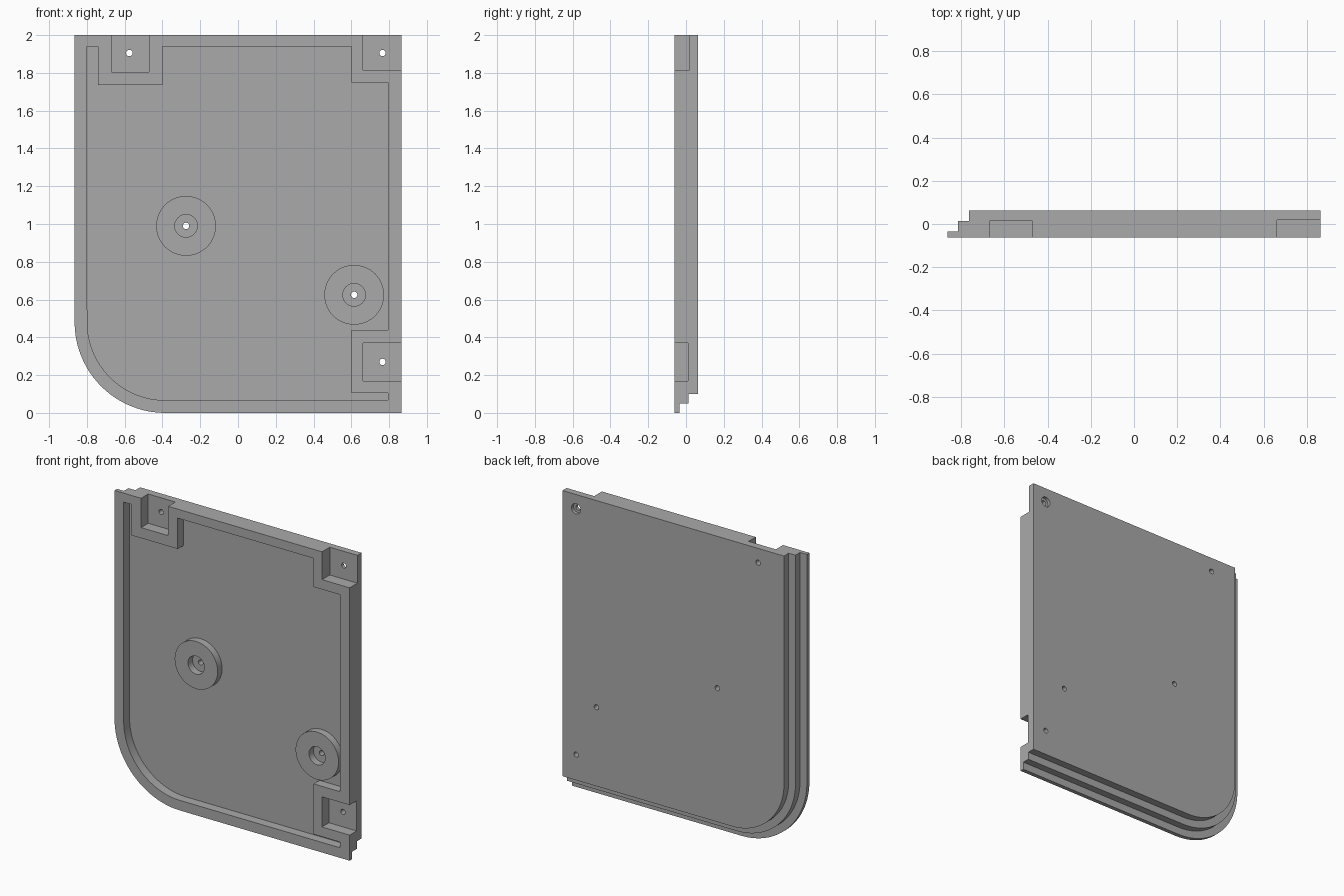
import bpy, bmesh, math

if "Cube" in bpy.data.objects:
    bpy.data.objects.remove(bpy.data.objects["Cube"], do_unlink=True)

grey = bpy.data.materials.new("plain_grey")
grey.use_nodes = True
grey.diffuse_color = (0.4, 0.4, 0.4, 1)
grey.node_tree.nodes["Principled BSDF"].inputs["Base Color"].default_value = (0.4, 0.4, 0.4, 1)

FRONT, BACK, FLOOR = -0.062, 0.063, 0.0
LEFT, RIGHT, TOP = -0.865, 0.865, 2.0
CORNER = (-0.385, 0.48)      # centre of the rounded lower corner


def prism(name, outline, y0, y1):
    """Extrude an (x, z) outline from y0 to y1."""
    bm = bmesh.new()
    face = bm.faces.new([bm.verts.new((x, y0, z)) for x, z in outline])
    ext = bmesh.ops.extrude_face_region(bm, geom=[face])
    verts = [g for g in ext["geom"] if isinstance(g, bmesh.types.BMVert)]
    bmesh.ops.translate(bm, verts=verts, vec=(0, y1 - y0, 0))
    bmesh.ops.recalc_face_normals(bm, faces=bm.faces)
    mesh = bpy.data.meshes.new(name)
    bm.to_mesh(mesh)
    bm.free()
    mesh.materials.append(grey)
    obj = bpy.data.objects.new(name, mesh)
    bpy.context.collection.objects.link(obj)
    return obj


def arc(cx, cz, r, start, end, n):
    return [(cx + r * math.cos(start + (end - start) * i / n),
             cz + r * math.sin(start + (end - start) * i / n)) for i in range(n + 1)]


def round_corner(inset):
    return arc(*CORNER, 0.48 - inset, 1.5 * math.pi, math.pi, 24)


def disc(name, x, z, r, y0, y1, n=48):
    return prism(name, arc(x, z, r, 0, 2 * math.pi, n)[:-1], y0, y1)


def box(name, x0, x1, z0, z1, y0, y1):
    return prism(name, [(x0, z0), (x1, z0), (x1, z1), (x0, z1)], y0, y1)


def combine(target, tool, operation="DIFFERENCE"):
    mod = target.modifiers.new("combine", "BOOLEAN")
    mod.operation, mod.solver, mod.object = operation, "EXACT", tool
    bpy.context.view_layer.objects.active = target
    bpy.ops.object.modifier_apply(modifier=mod.name)
    bpy.data.objects.remove(tool, do_unlink=True)


def layer(name, inset, y0, y1):
    outline = [(LEFT + inset, TOP), (RIGHT, TOP), (RIGHT, inset)] + round_corner(inset)
    return prism(name, outline, y0, y1)


# Panel with two rebates along its curved edge
panel = layer("panel", 0, FRONT, -0.035)
combine(panel, layer("middle_step", 0.05, -0.035, 0.013), "UNION")
combine(panel, layer("back_step", 0.1, 0.013, BACK), "UNION")

# Shallow front recess that leaves material around the mounting pockets
recess = [(-0.8, 1.94), (-0.74, 1.94), (-0.74, 1.735), (-0.4, 1.735), (-0.4, 1.94),
          (0.6, 1.94), (0.6, 1.75), (0.795, 1.75), (0.795, 0.44), (0.6, 0.44),
          (0.6, 0.105), (0.795, 0.105), (0.795, 0.067)] + round_corner(0.067)
combine(panel, prism("recess", recess, FRONT - 0.1, FLOOR))

# Mounting pockets open to the panel edges
for x0, x1, z0, z1, depth in [(-0.67, -0.47, 1.805, 2.1, 0.013),
                              (0.662, 1.0, 1.815, 2.1, 0.019),
                              (0.662, 1.0, 0.17, 0.37, 0.011)]:
    combine(panel, box("pocket", x0, x1, z0, z1, FRONT - 0.1, depth))

# Screw holes
bosses = {"middle_boss": (-0.275, 0.99), "side_boss": (0.615, 0.625)}
screws = [(-0.575, 1.905), (0.765, 1.905), (0.765, 0.27)]
for x, z in screws + list(bosses.values()):
    combine(panel, disc("hole", x, z, 0.017, -0.2, 0.2, 20))
combine(panel, disc("back_counterbore", 0.765, 1.905, 0.034, 0.042, 0.2, 24))

# Round bosses with a wide bore
parts = [panel]
for name, (x, z) in bosses.items():
    boss = disc(name, x, z, 0.158, -0.047, FLOOR + 0.002, 64)
    combine(boss, disc("bore", x, z, 0.06, -0.2, 0.2, 40))
    parts.append(boss)

# Smooth curved walls, crisp edges
bpy.ops.object.select_all(action="DESELECT")
for part in parts:
    part.select_set(True)
bpy.context.view_layer.objects.active = panel
bpy.ops.object.shade_smooth_by_angle(angle=math.radians(30))
